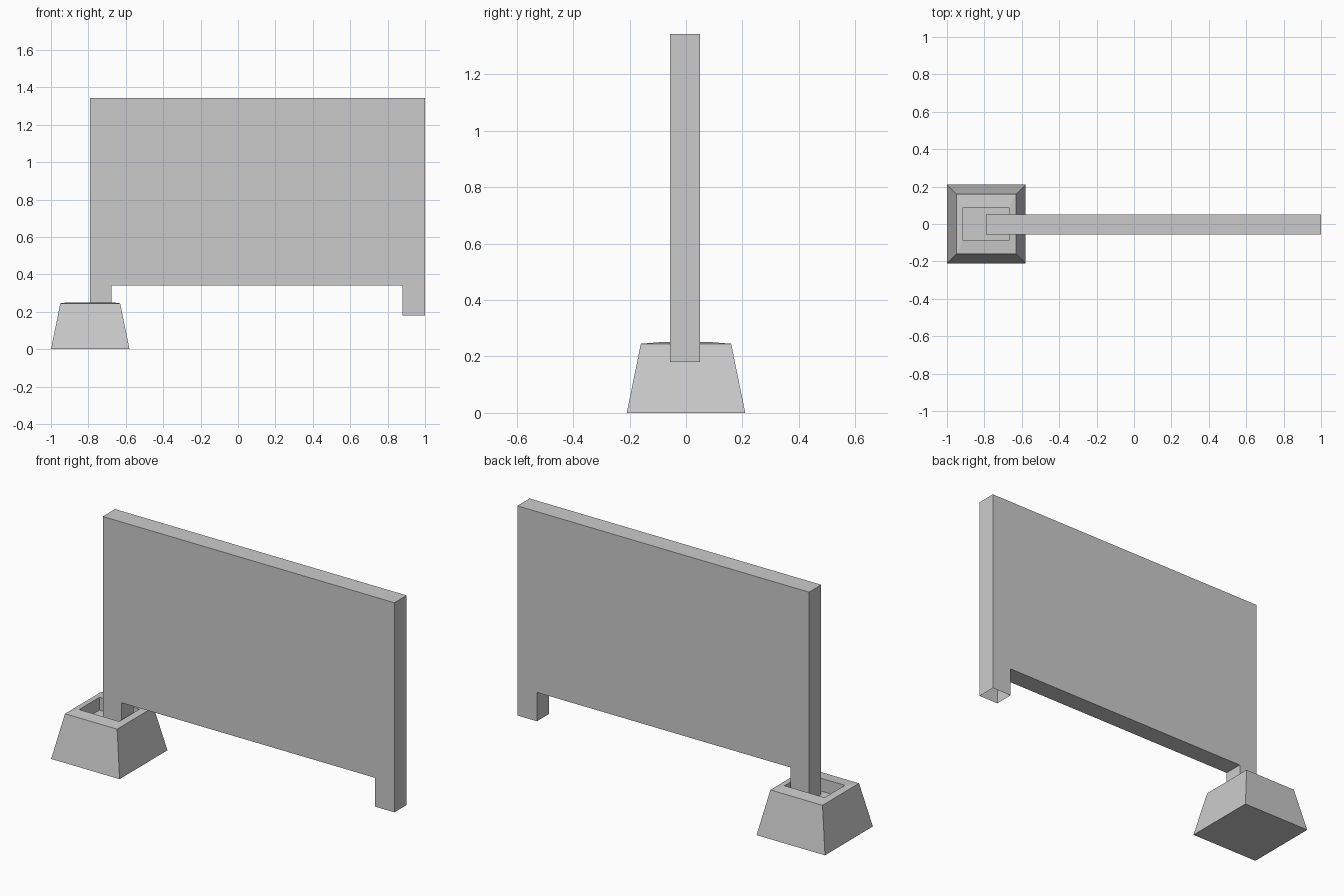
import bpy
import bmesh

if "Cube" in bpy.data.objects:
    bpy.data.objects.remove(bpy.data.objects["Cube"])


def make_object(name, bm):
    mesh = bpy.data.meshes.new(name)
    bm.to_mesh(mesh)
    bm.free()
    obj = bpy.data.objects.new(name, mesh)
    bpy.context.collection.objects.link(obj)
    return obj


# Barrier panel with two feet: one outline extruded through its thickness
Y_FRONT, Y_BACK = -0.057, 0.05
Z_FOOT, Z_EDGE, Z_TOP = 0.18, 0.34, 1.343
outline = [(-0.79, Z_FOOT), (-0.676, Z_FOOT), (-0.676, Z_EDGE), (0.88, Z_EDGE),
           (0.88, Z_FOOT), (1.0, Z_FOOT), (1.0, Z_TOP), (-0.79, Z_TOP)]
bm = bmesh.new()
face = bm.faces.new([bm.verts.new((x, Y_FRONT, z)) for x, z in outline])
ext = bmesh.ops.extrude_face_region(bm, geom=[face], use_keep_orig=True)
moved = [g for g in ext["geom"] if isinstance(g, bmesh.types.BMVert)]
bmesh.ops.translate(bm, verts=moved, vec=(0, Y_BACK - Y_FRONT, 0))
bmesh.ops.recalc_face_normals(bm, faces=bm.faces)
# The feet are open underneath
open_ends = [f for f in bm.faces if all(abs(v.co.z - Z_FOOT) < 1e-4 for v in f.verts)]
bmesh.ops.delete(bm, geom=open_ends, context="FACES_ONLY")
make_object("barrier_panel", bm)

# Tapered base block with a socket: rectangular rings (half x, half y, z) joined
CENTRE_X = -0.79
rings = [(0.21, 0.21, 0.0), (0.16, 0.16, 0.245), (0.123, 0.089, 0.251), (0.123, 0.089, 0.18)]
bm = bmesh.new()
loops = [[bm.verts.new((CENTRE_X + sx * hx, sy * hy, z))
          for sx, sy in ((-1, -1), (1, -1), (1, 1), (-1, 1))] for hx, hy, z in rings]
for low, high in zip(loops, loops[1:]):
    for i in range(4):
        j = (i + 1) % 4
        bm.faces.new((low[i], low[j], high[j], high[i]))
bm.faces.new(loops[0][::-1])
bm.faces.new(loops[-1])
bmesh.ops.recalc_face_normals(bm, faces=bm.faces)
make_object("base_block", bm)
